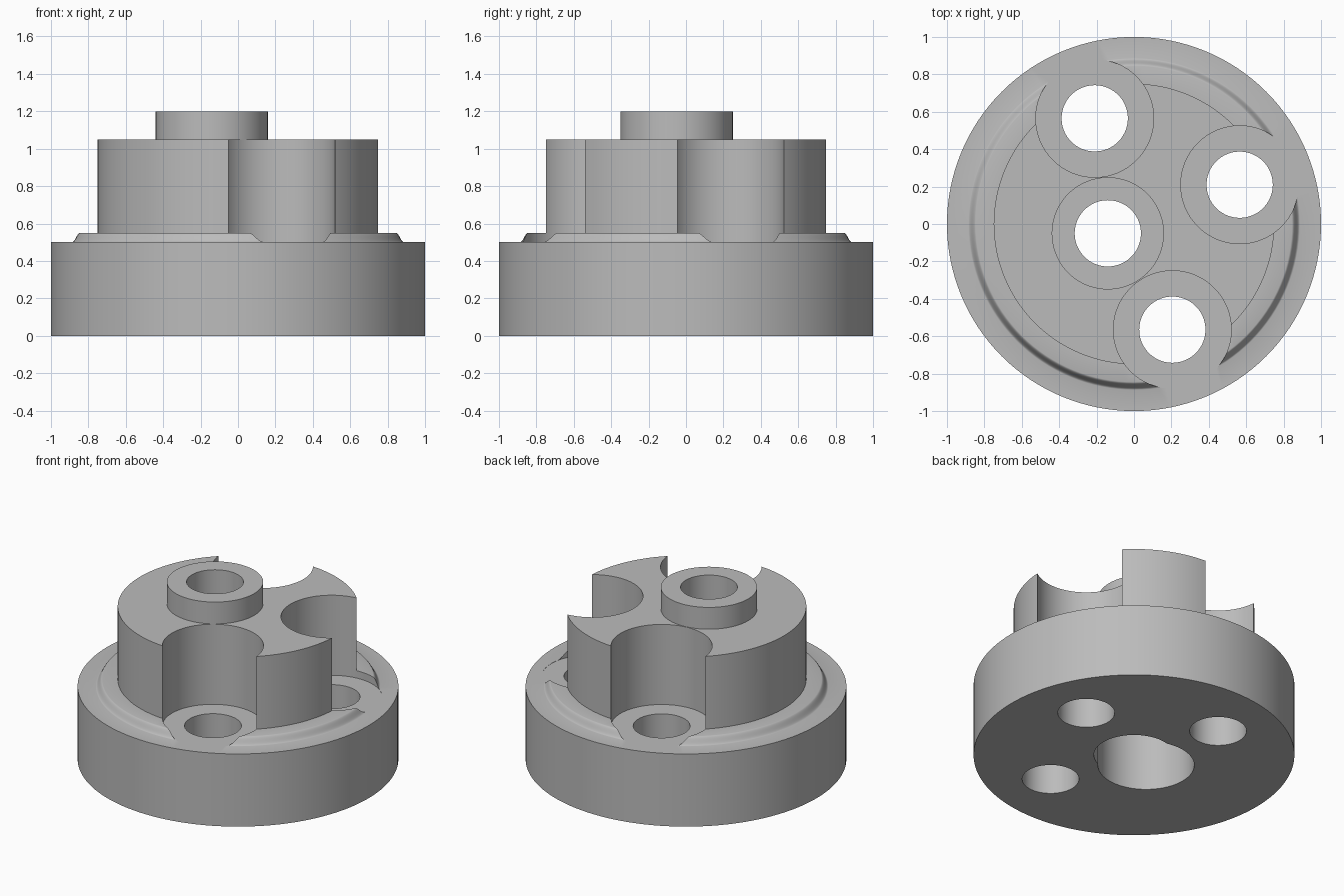
import bpy, bmesh, math

if "Cube" in bpy.data.objects:
    bpy.data.objects.remove(bpy.data.objects["Cube"], do_unlink=True)

SEGMENTS = 128
BORE_RADIUS = 0.177
POCKETS = [(-0.21, 0.565), (0.565, 0.21), (0.205, -0.565)]
BOSS = (-0.14, -0.05)

grey = bpy.data.materials.new("plain grey")
grey.use_nodes = True
grey.diffuse_color = (0.5, 0.5, 0.5, 1)
grey.node_tree.nodes["Principled BSDF"].inputs["Base Color"].default_value = grey.diffuse_color


def lathe(name, profile, centre=(0, 0)):
    """Closed solid turned from (radius, height) points, bottom to top."""
    bm = bmesh.new()
    rings = []
    for r, z in profile:
        ring = []
        for i in range(SEGMENTS):
            a = math.tau * i / SEGMENTS
            ring.append(bm.verts.new((centre[0] + r * math.cos(a),
                                      centre[1] + r * math.sin(a), z)))
        rings.append(ring)
    for low, high in zip(rings, rings[1:]):
        for i in range(SEGMENTS):
            j = (i + 1) % SEGMENTS
            bm.faces.new((low[i], low[j], high[j], high[i]))
    bm.faces.new(rings[0][::-1])
    bm.faces.new(rings[-1])
    mesh = bpy.data.meshes.new(name)
    bm.to_mesh(mesh)
    bm.free()
    mesh.materials.append(grey)
    obj = bpy.data.objects.new(name, mesh)
    bpy.context.collection.objects.link(obj)
    return obj


def cylinder(name, centre, radius, low, high):
    return lathe(name, [(radius, low), (radius, high)], centre)


def combine(target, tool, operation):
    mod = target.modifiers.new(tool.name, "BOOLEAN")
    mod.operation = operation
    mod.solver = "EXACT"
    mod.object = tool
    tool.hide_render = True
    bpy.context.view_layer.objects.active = target
    bpy.ops.object.modifier_apply(modifier=mod.name)
    bpy.data.objects.remove(tool, do_unlink=True)


# Turned body: wide base, softly curved raised step, narrower drum
step = []
for k in range(11):
    t = k / 10
    step.append((0.887 - 0.042 * t, 0.5 + 0.025 * (1 - math.cos(math.pi * t))))
body = lathe("flanged_hub", [(1, 0), (1, 0.5)] + step + [(0.75, 0.55), (0.75, 1.05)])

# Off-centre raised boss
combine(body, cylinder("boss", BOSS, 0.3, 0.9, 1.2), "UNION")

# Round side pockets down to the base, each with a through hole
for centre in POCKETS:
    combine(body, cylinder("pocket_cutter", centre, 0.315, 0.499, 1.4), "DIFFERENCE")
for centre in POCKETS + [BOSS]:
    combine(body, cylinder("bore_cutter", centre, BORE_RADIUS, -0.2, 1.4), "DIFFERENCE")

# Overlapping recesses in the underside
combine(body, cylinder("offset_recess_cutter", BOSS, 0.3, -0.1, 0.5), "DIFFERENCE")
combine(body, cylinder("centre_recess_cutter", (0, 0), 0.25, -0.15, 0.48), "DIFFERENCE")

# Smooth curved walls, sharp rims
bpy.ops.object.select_all(action="DESELECT")
body.select_set(True)
bpy.context.view_layer.objects.active = body
bpy.ops.object.shade_smooth_by_angle(angle=math.radians(30))
